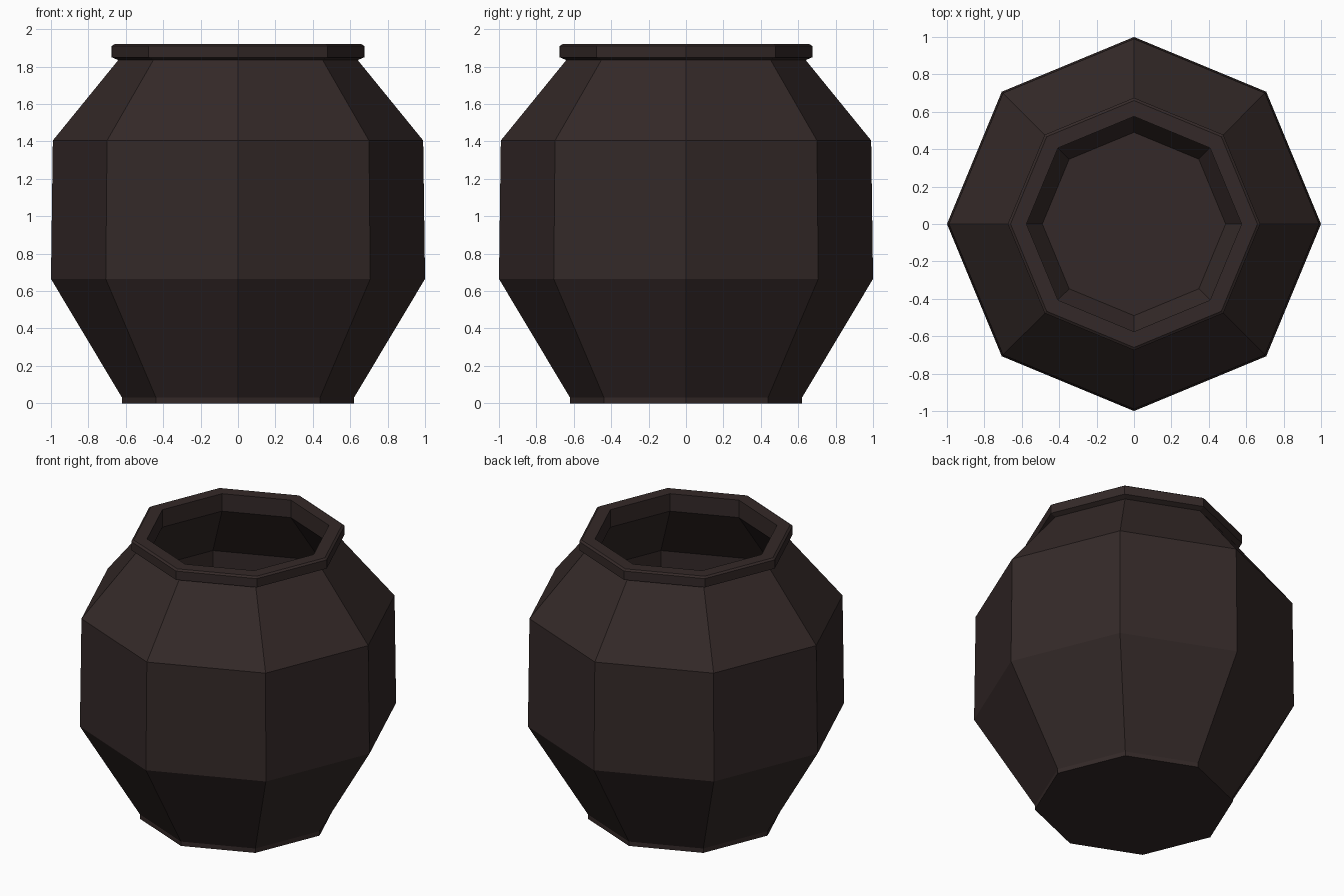
import bpy, bmesh, math

if "Cube" in bpy.data.objects:
    bpy.data.objects.remove(bpy.data.objects["Cube"])

SIDES = 8

mat = bpy.data.materials.new("dark brown clay")
mat.diffuse_color = (0.034, 0.022, 0.021, 1.0)
mat.use_nodes = True
mat.node_tree.nodes["Principled BSDF"].inputs["Base Color"].default_value = mat.diffuse_color

# Cross-section (radius, height): outside from foot to rim, then down the inside
profile = [
    (0.62, 0.0), (0.62, 0.03), (1.0, 0.665), (0.99, 1.405), (0.64, 1.835),   # outer body
    (0.675, 1.85), (0.675, 1.91), (0.66, 1.92), (0.575, 1.92),               # rim
    (0.575, 1.80), (0.90, 1.38), (0.90, 0.69), (0.49, 0.08),                 # hollow inside
]

# Turn the profile around z
bm = bmesh.new()
rings = [[bm.verts.new((r * math.cos(2 * math.pi * i / SIDES),
                        r * math.sin(2 * math.pi * i / SIDES), z))
          for i in range(SIDES)] for r, z in profile]
for low, high in zip(rings, rings[1:]):
    for i in range(SIDES):
        j = (i + 1) % SIDES
        bm.faces.new((low[i], low[j], high[j], high[i]))

# Underside and inner floor
bm.faces.new(rings[0][::-1])
bm.faces.new(rings[-1])
bmesh.ops.recalc_face_normals(bm, faces=bm.faces)

mesh = bpy.data.meshes.new("pot")
bm.to_mesh(mesh)
bm.free()
mesh.materials.append(mat)
bpy.context.collection.objects.link(bpy.data.objects.new("pot", mesh))
